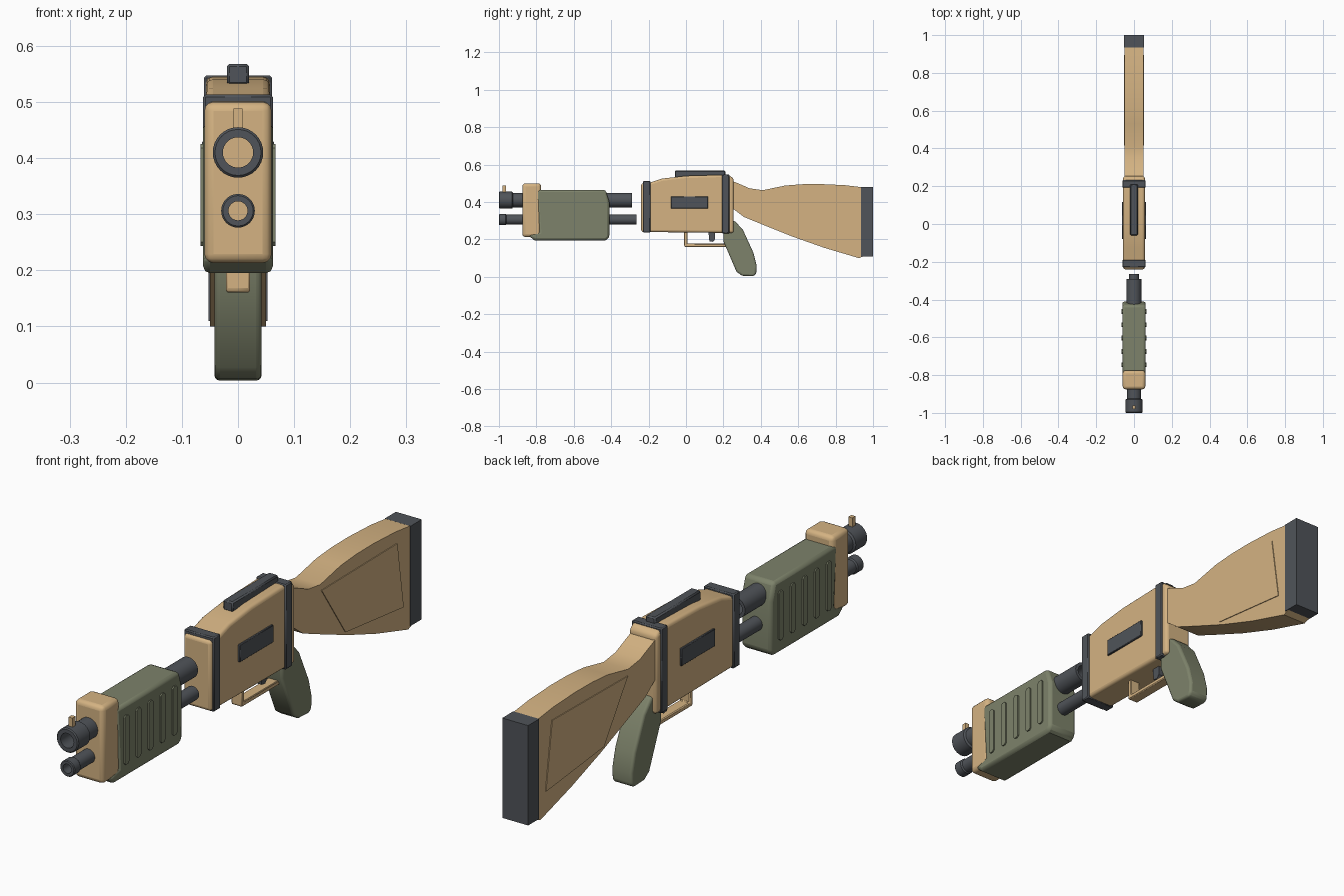
import bpy, bmesh, math


def material(name, color):
    m = bpy.data.materials.new(name)
    m.diffuse_color = (*color, 1)
    return m


TAN = material("tan", (0.66, 0.45, 0.225))
GREEN = material("olive green", (0.205, 0.225, 0.145))
GRAY = material("dark gray", (0.08, 0.088, 0.1))


def finish(name, bm, mat, bevel=0, segments=2):
    bmesh.ops.recalc_face_normals(bm, faces=bm.faces)
    me = bpy.data.meshes.new(name)
    bm.to_mesh(me)
    bm.free()
    me.materials.append(mat)
    ob = bpy.data.objects.new(name, me)
    bpy.context.collection.objects.link(ob)
    bpy.context.view_layer.objects.active = ob
    ob.select_set(True)
    if bevel:
        b = ob.modifiers.new("bevel", 'BEVEL')
        b.width, b.segments = bevel, segments
        b.limit_method, b.angle_limit = 'ANGLE', math.radians(40)
    bpy.ops.object.shade_smooth_by_angle(angle=math.radians(35))
    ob.select_set(False)
    return ob


def slab(name, pts, x0, x1, mat, bevel=0, segments=2):
    """Side profile of (y, z) points extruded across x."""
    bm = bmesh.new()
    a = [bm.verts.new((x0, y, z)) for y, z in pts]
    b = [bm.verts.new((x1, y, z)) for y, z in pts]
    bm.faces.new(a)
    bm.faces.new(b)
    for i in range(len(pts)):
        j = (i + 1) % len(pts)
        bm.faces.new((a[i], a[j], b[j], b[i]))
    return finish(name, bm, mat, bevel, segments)


def box(name, y0, y1, z0, z1, hw, mat, bevel=0, segments=2):
    return slab(name, [(y0, z0), (y1, z0), (y1, z1), (y0, z1)], -hw, hw, mat, bevel, segments)


def tube(name, profile, zc, mat, n=32):
    """Closed (y, radius) loop turned about the y axis."""
    bm = bmesh.new()
    rings = []
    for k in range(n):
        t = 2 * math.pi * k / n
        rings.append([bm.verts.new((r * math.cos(t), y, zc + r * math.sin(t))) for y, r in profile])
    for k in range(n):
        a, b = rings[k], rings[(k + 1) % n]
        for i in range(len(profile)):
            j = (i + 1) % len(profile)
            bm.faces.new((a[i], a[j], b[j], b[i]))
    finish(name, bm, mat)


# Hollow tubes with thicker front collars
tube("upper_tube", [(-1, 0.041), (-0.996, 0.045), (-0.93, 0.045), (-0.925, 0.038),
                    (-0.29, 0.039), (-0.29, 0.027), (-1, 0.027)], 0.41, GRAY)
tube("lower_tube", [(-1, 0.027), (-0.997, 0.03), (-0.965, 0.03), (-0.96, 0.026),
                    (-0.265, 0.026), (-0.265, 0.017), (-1, 0.017)], 0.306, GRAY)
box("front_sight", -0.98, -0.962, 0.445, 0.488, 0.008, TAN)

# Fore grip and its front cap
box("front_cap", -0.875, -0.775, 0.213, 0.5, 0.06, TAN, 0.016, 3)
slab("fore_grip", [(-0.80, 0.465), (-0.43, 0.465), (-0.41, 0.4), (-0.41, 0.21), (-0.43, 0.195),
                   (-0.81, 0.195), (-0.845, 0.222), (-0.785, 0.24)], -0.062, 0.062, GREEN, 0.012)

# Raised ribs on both sides of the fore grip
for side, s in (("left", -1), ("right", 1)):
    for i in range(5):
        y = -0.745 + 0.0705 * i
        xs = sorted((s * 0.055, s * 0.067))
        slab(f"{side}_rib_{i + 1}", [(y - 0.013, 0.25), (y - 0.006, 0.243), (y + 0.006, 0.243),
             (y + 0.013, 0.25), (y + 0.013, 0.418), (y + 0.006, 0.425), (y - 0.006, 0.425),
             (y - 0.013, 0.418)], *xs, GREEN)

# Main body
slab("body", [(-0.24, 0.24), (0.21, 0.235), (0.255, 0.235), (0.255, 0.525), (0.235, 0.54),
              (0.18, 0.545), (0, 0.54), (-0.13, 0.525), (-0.19, 0.505), (-0.24, 0.5)],
     -0.057, 0.057, TAN, 0.012, 3)
box("front_body_band", -0.23, -0.19, 0.237, 0.513, 0.062, GRAY, 0.004, 1)
box("rear_body_band", 0.192, 0.232, 0.232, 0.547, 0.061, GRAY, 0.004, 1)
box("side_plates", -0.08, 0.117, 0.365, 0.43, 0.064, GRAY, 0.002, 1)
box("top_rail", -0.06, 0.21, 0.53, 0.568, 0.02, GRAY, 0.005, 1)

# Trigger and guard
slab("trigger_guard", [(-0.01, 0.24), (-0.01, 0.165), (-0.005, 0.16), (0.23, 0.16), (0.23, 0.177),
                       (0.008, 0.177), (0.008, 0.24)], -0.021, 0.021, TAN, 0.003, 1)
slab("trigger", [(0.12, 0.24), (0.125, 0.19), (0.145, 0.187), (0.155, 0.2), (0.155, 0.24)],
     -0.01, 0.01, GRAY)

# Rear hand grip
slab("hand_grip", [(0.2, 0.29), (0.26, 0.3), (0.305, 0.25), (0.36, 0.13), (0.378, 0.06),
                   (0.375, 0.015), (0.36, 0.003), (0.3, 0.006), (0.27, 0.027), (0.2, 0.19)],
     -0.042, 0.042, GREEN, 0.014, 3)

# Shoulder stock, end pad and side panels
slab("stock", [(0.23, 0.52), (0.29, 0.495), (0.34, 0.473), (0.41, 0.463), (0.53, 0.488),
               (0.62, 0.495), (0.72, 0.496), (0.85, 0.49), (0.95, 0.478), (0.95, 0.11), (0.925, 0.1),
               (0.74, 0.155), (0.57, 0.215), (0.42, 0.275), (0.31, 0.32), (0.27, 0.35), (0.23, 0.38)],
     -0.05, 0.05, TAN)
box("end_pad", 0.935, 1.0, 0.11, 0.48, 0.053, GRAY)
slab("stock_panels", [(0.415, 0.44), (0.555, 0.232), (0.895, 0.195), (0.858, 0.445)],
     -0.053, 0.053, TAN)
